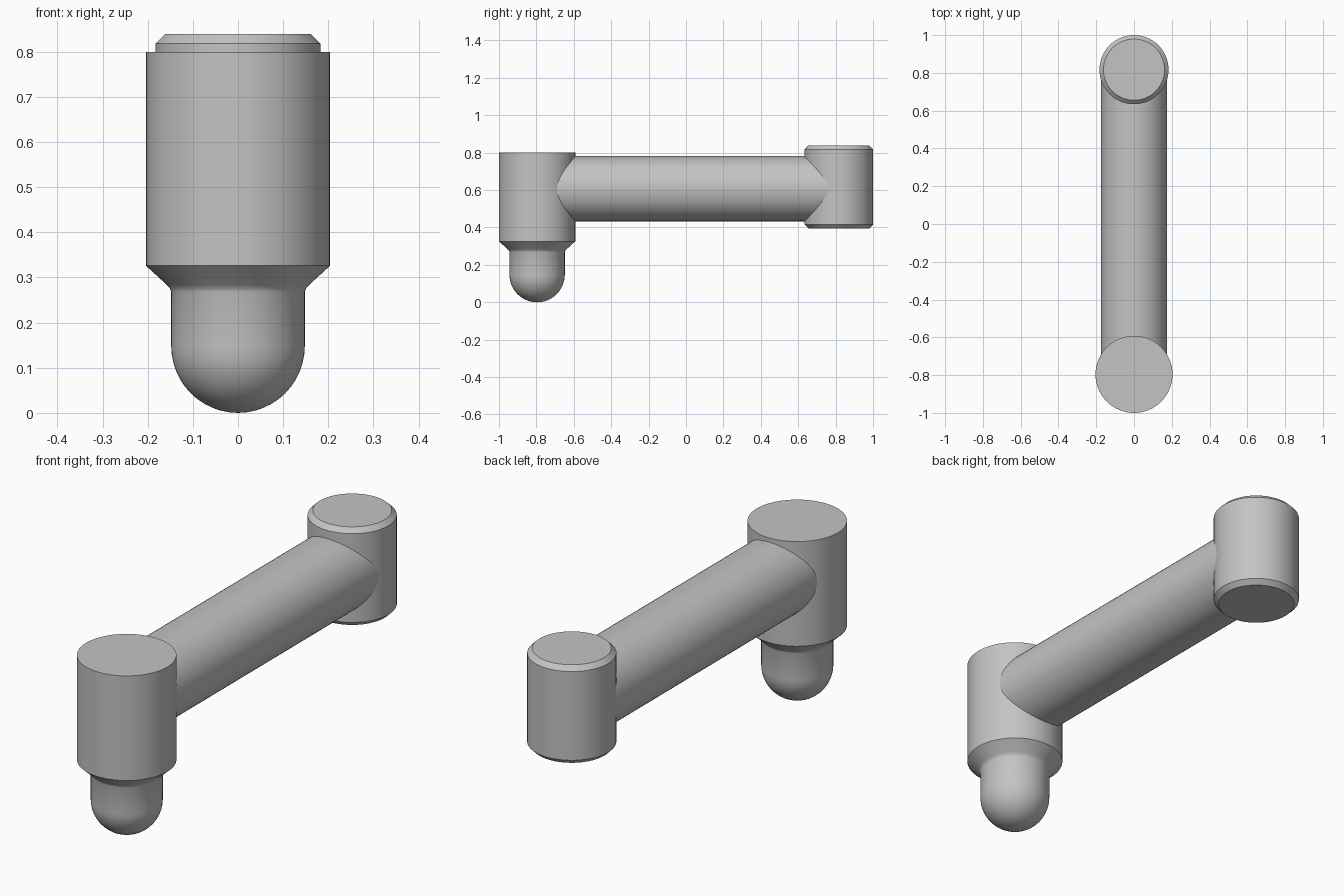
import bpy
import bmesh
from math import sin, cos, pi, radians
from mathutils import Matrix, Vector

cube = bpy.data.objects.get("Cube")
if cube:
    bpy.data.objects.remove(cube, do_unlink=True)

# Single plain grey finish
grey = bpy.data.materials.new("plain grey")
grey.use_nodes = True
colour = (0.55, 0.55, 0.55, 1)
grey.diffuse_color = colour
grey.node_tree.nodes["Principled BSDF"].inputs["Base Color"].default_value = colour


def lathe(name, profile, location, tilt=0, sides=64):
    """Revolve (radius, height) points about z, then tilt about x and place."""
    bm = bmesh.new()
    verts = [bm.verts.new((r, 0, z)) for r, z in profile]
    edges = [bm.edges.new(pair) for pair in zip(verts, verts[1:])]
    bmesh.ops.spin(bm, geom=verts + edges, axis=(0, 0, 1), cent=(0, 0, 0),
                   angle=2 * pi, steps=sides, use_duplicate=False)
    bmesh.ops.remove_doubles(bm, verts=bm.verts, dist=0.0002)
    bmesh.ops.recalc_face_normals(bm, faces=bm.faces)
    bm.transform(Matrix.Translation(Vector(location)) @ Matrix.Rotation(tilt, 4, "X"))
    mesh = bpy.data.meshes.new(name)
    bm.to_mesh(mesh)
    bm.free()
    mesh.materials.append(grey)
    obj = bpy.data.objects.new(name, mesh)
    bpy.context.collection.objects.link(obj)
    bpy.ops.object.select_all(action="DESELECT")
    obj.select_set(True)
    bpy.context.view_layer.objects.active = obj
    bpy.ops.object.shade_smooth_by_angle(angle=radians(30))
    return obj


FRONT_Y, BACK_Y, ARM_Z = -0.796, 0.817, 0.607

# Front post: domed foot, small fillet, flared shoulder, straight barrel
foot_r = 0.148
dome = [(foot_r * sin(a), foot_r * (1 - cos(a)))
        for a in (i * pi / 24 for i in range(13))]
shoulder = [(foot_r, 0.268), (0.151, 0.276), (0.158, 0.284), (0.204, 0.326)]
lathe("front_post", dome + shoulder + [(0.204, 0.8), (0, 0.8)], (0, FRONT_Y, 0))

# Back post: cylinder with chamfered rims, mirrored about its middle
half = [(0, 0.222), (0.162, 0.222), (0.183, 0.201)]
lathe("back_post", half + [(r, -z) for r, z in reversed(half)], (0, BACK_Y, 0.617))

# Round arm joining the posts, its ends buried inside them
length = BACK_Y - FRONT_Y
lathe("arm", [(0, 0), (0.174, 0), (0.174, length), (0, length)],
      (0, FRONT_Y, ARM_Z), tilt=-pi / 2)
